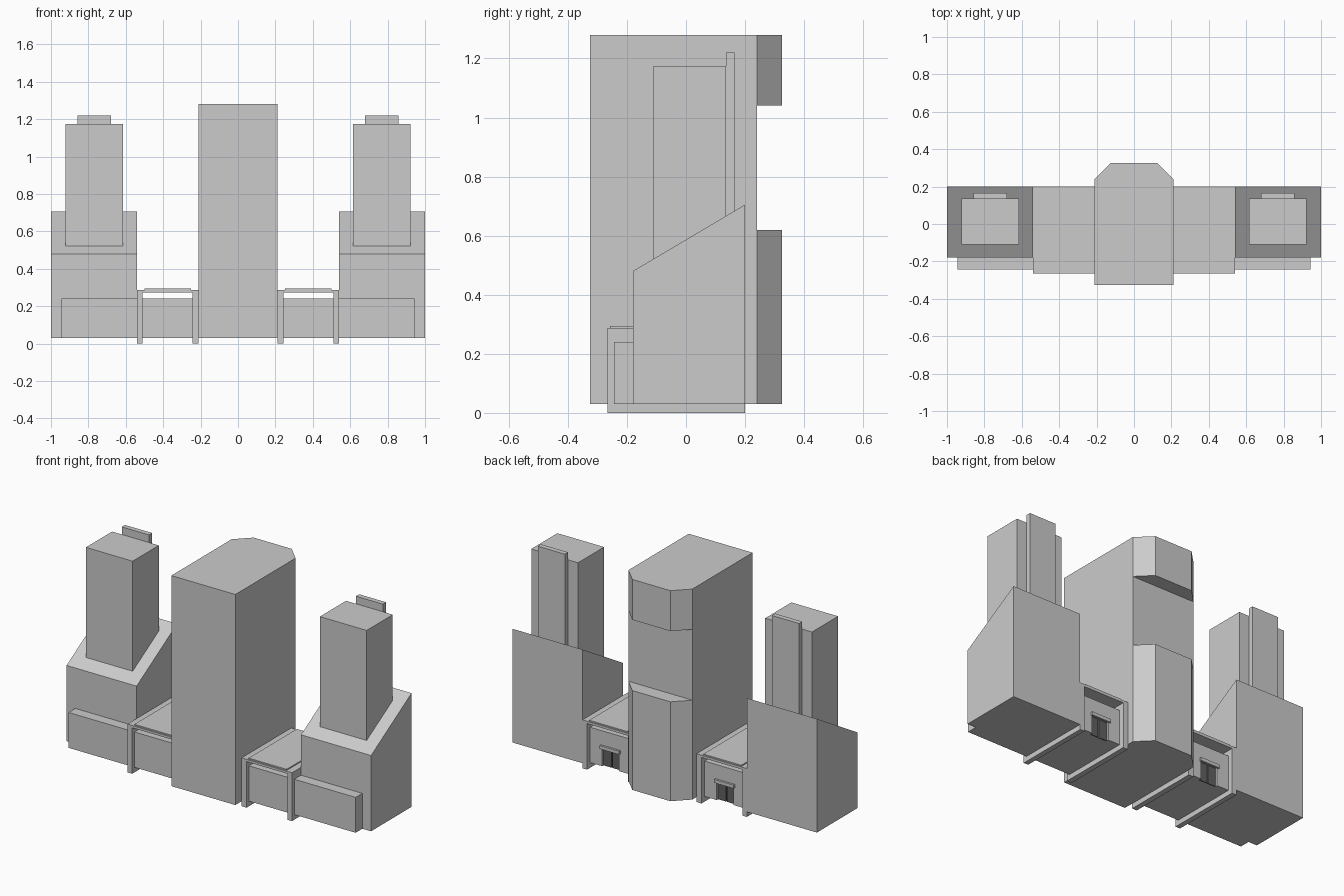
import bpy, bmesh
from mathutils import Vector

if "Cube" in bpy.data.objects:
    bpy.data.objects.remove(bpy.data.objects["Cube"])


def prism(name, pts, axis, a, b, mat=None):
    """Extrude a closed 2D profile along an axis from a to b."""
    def place(p, t):
        return {'x': (t, p[0], p[1]), 'y': (p[0], t, p[1]), 'z': (p[0], p[1], t)}[axis]
    bm = bmesh.new()
    face = bm.faces.new([bm.verts.new(place(p, a)) for p in pts])
    ext = bmesh.ops.extrude_face_region(bm, geom=[face])
    moved = [v for v in ext['geom'] if isinstance(v, bmesh.types.BMVert)]
    bmesh.ops.translate(bm, verts=moved, vec=Vector(place((0, 0), b - a)))
    bmesh.ops.recalc_face_normals(bm, faces=bm.faces)
    mesh = bpy.data.meshes.new(name)
    bm.to_mesh(mesh)
    bm.free()
    if mat:
        mesh.materials.append(mat)
    ob = bpy.data.objects.new(name, mesh)
    bpy.context.collection.objects.link(ob)
    return ob


def box(name, x, y, z, mat=None):
    x0, x1 = sorted(x)
    return prism(name, [(x0, y[0]), (x1, y[0]), (x1, y[1]), (x0, y[1])], 'z', *z, mat)


dark = bpy.data.materials.new("dark_door")
dark.diffuse_color = (0.12, 0.12, 0.12, 1)
dark.use_nodes = True
dark.node_tree.nodes["Principled BSDF"].inputs["Base Color"].default_value = dark.diffuse_color

# Central tower, with chamfered bays above and below a recessed band at the back
W, YB = 0.21, 0.24
tower = [(-W, -0.325), (W, -0.325), (W, YB), (-W, YB)]
bay = [(-W, -0.325), (W, -0.325), (W, YB), (0.125, 0.325), (-0.125, 0.325), (-W, YB)]
prism("tower_lower", bay, 'z', 0.03, 0.62)
prism("tower_middle", tower, 'z', 0.62, 1.04)
prism("tower_upper", bay, 'z', 1.04, 1.28)


def slope(y):
    return 0.48 + (y + 0.18) * 0.225 / 0.38


for s, side in ((-1, "left"), (1, "right")):
    def X(a, b):
        return (s * a, s * b)

    # Side wing with sloped roof and low front block
    prism(side + "_wing", [(-0.18, 0.03), (0.2, 0.03), (0.2, 0.705), (-0.18, 0.48)],
          'x', *X(0.54, 1.0))
    box(side + "_front_block", X(0.54, 0.943), (-0.243, -0.18), (0.03, 0.24))

    # Tower standing on the slope, with a fin on its back
    prism(side + "_wing_tower",
          [(-0.11, slope(-0.11)), (0.135, slope(0.135)), (0.135, 1.175), (-0.11, 1.175)],
          'x', *X(0.615, 0.922))
    prism(side + "_tower_fin",
          [(0.135, slope(0.135)), (0.165, slope(0.165)), (0.165, 1.22), (0.135, 1.22)],
          'x', *X(0.68, 0.858))

    # Connector: two full-depth walls and a roof over a lower hall
    box(side + "_inner_pier", X(0.21, 0.242), (-0.265, 0.2), (0, 0.287))
    box(side + "_outer_pier", X(0.51, 0.54), (-0.265, 0.2), (0, 0.287))
    box(side + "_roof", X(0.242, 0.51), (-0.265, 0.2), (0.273, 0.287))
    box(side + "_roof_panel", X(0.25, 0.5), (-0.258, 0.195), (0.287, 0.294))
    box(side + "_hall", X(0.242, 0.51), (-0.243, 0.15), (0.03, 0.24))

    # Back wall with door opening
    wall = [(0.242, 0.03), (0.32, 0.03), (0.32, 0.14), (0.432, 0.14),
            (0.432, 0.03), (0.51, 0.03), (0.51, 0.24), (0.242, 0.24)]
    prism(side + "_back_wall", [(s * x, z) for x, z in wall], 'y', 0.15, 0.17)
    box(side + "_door_leaf_a", X(0.32, 0.373), (0.15, 0.157), (0.03, 0.14), dark)
    box(side + "_door_leaf_b", X(0.379, 0.432), (0.15, 0.157), (0.03, 0.14), dark)
    box(side + "_door_lintel", X(0.312, 0.44), (0.17, 0.182), (0.135, 0.155))
